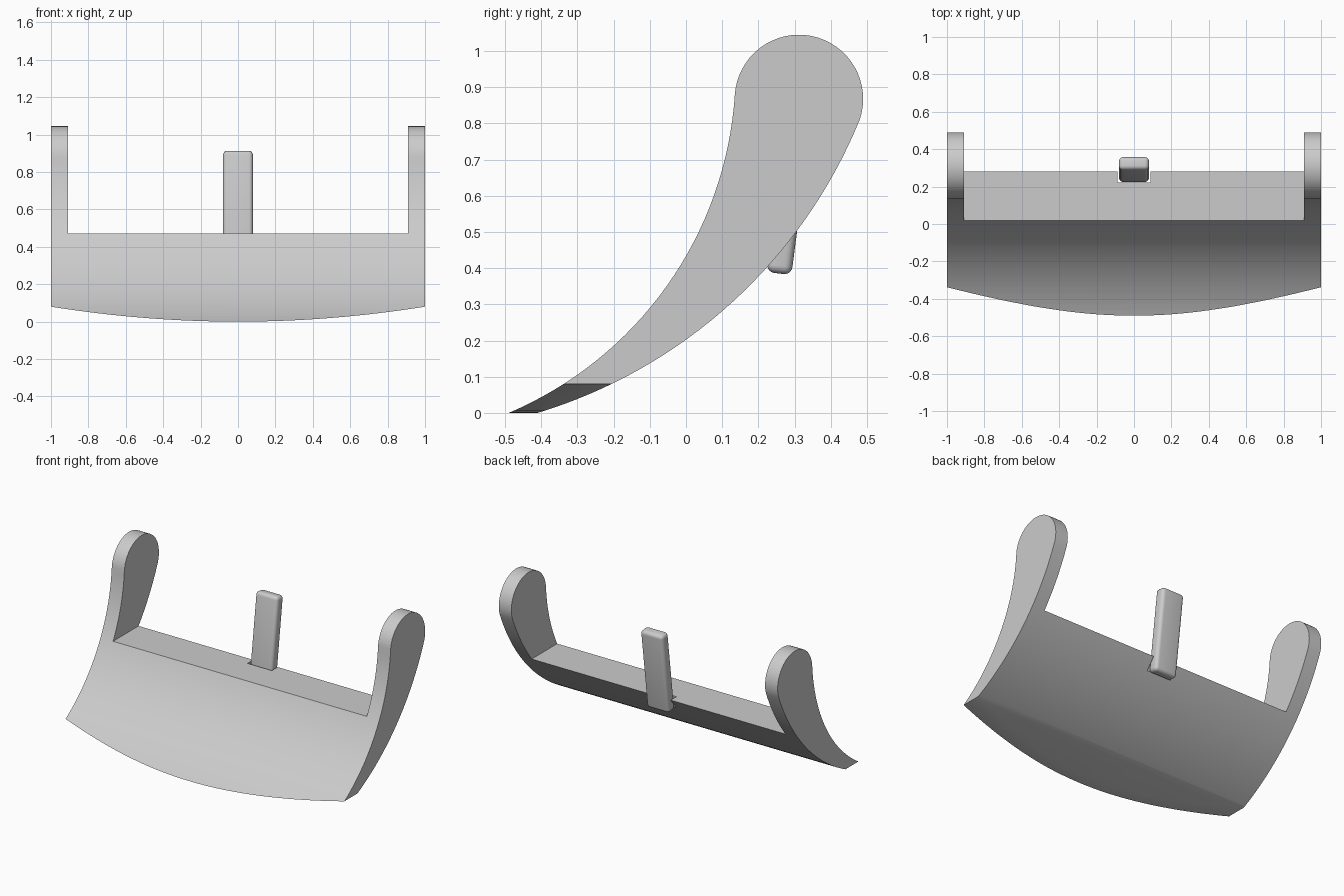
import bpy, bmesh, math
from mathutils import Vector, Matrix

cube = bpy.data.objects.get("Cube")
if cube:
    bpy.data.objects.remove(cube, do_unlink=True)

grey = bpy.data.materials.new("plain grey")
grey.use_nodes = True
colour = (0.6, 0.6, 0.6, 1)
grey.diffuse_color = colour
grey.node_tree.nodes["Principled BSDF"].inputs["Base Color"].default_value = colour


def arc(a, b, c, n):
    """Points on the circle running from a through b to c."""
    (ax, ay), (bx, by), (cx, cy) = a, b, c
    d = 2 * (ax * (by - cy) + bx * (cy - ay) + cx * (ay - by))
    sa, sb, sc = ax * ax + ay * ay, bx * bx + by * by, cx * cx + cy * cy
    ox = (sa * (by - cy) + sb * (cy - ay) + sc * (ay - by)) / d
    oy = (sa * (cx - bx) + sb * (ax - cx) + sc * (bx - ax)) / d
    r = math.hypot(ax - ox, ay - oy)
    t0, t1, t2 = (math.atan2(y - oy, x - ox) for x, y in (a, b, c))
    full = 2 * math.pi
    sweep = (t2 - t0) % full
    if (t1 - t0) % full > sweep:
        sweep -= full
    return [(ox + r * math.cos(t0 + sweep * i / n),
             oy + r * math.sin(t0 + sweep * i / n)) for i in range(n + 1)]


def finish(name, bm):
    bmesh.ops.recalc_face_normals(bm, faces=bm.faces)
    mesh = bpy.data.meshes.new(name)
    bm.to_mesh(mesh)
    bm.free()
    mesh.materials.append(grey)
    obj = bpy.data.objects.new(name, mesh)
    bpy.context.collection.objects.link(obj)
    return obj


def prism(name, points, shift):
    """Extrude a closed outline along the shift vector."""
    bm = bmesh.new()
    face = bm.faces.new([bm.verts.new(p) for p in points])
    ext = bmesh.ops.extrude_face_region(bm, geom=[face])
    verts = [v for v in ext["geom"] if isinstance(v, bmesh.types.BMVert)]
    bmesh.ops.translate(bm, verts=verts, vec=shift)
    return finish(name, bm)


def box(name, low, high):
    low, high = Vector(low), Vector(high)
    bm = bmesh.new()
    bmesh.ops.create_cube(bm, size=1, matrix=Matrix.Translation((low + high) / 2)
                          @ Matrix.Diagonal((*(high - low), 1)))
    return finish(name, bm)


def activate(obj):
    bpy.ops.object.select_all(action="DESELECT")
    obj.select_set(True)
    bpy.context.view_layer.objects.active = obj


def cut(obj, cutter):
    mod = obj.modifiers.new("cut", "BOOLEAN")
    mod.operation, mod.solver, mod.object = "DIFFERENCE", "EXACT", cutter
    activate(obj)
    bpy.ops.object.modifier_apply(modifier=mod.name)
    bpy.data.objects.remove(cutter, do_unlink=True)


# Curved shell: side outline of concave front, round head and convex back
front = arc((-0.49, 0), (0.02, 0.47), (0.135, 0.88), 32)
head = arc(front[-1], (0.31, 1.045), (0.48, 0.81), 32)
back = arc(head[-1], (0.285, 0.475), (-0.41, 0), 32)
outline = front + head[1:] + back[1:]
shell = prism("curved_shell", [(-1, y, z) for y, z in outline], (2, 0, 0))

# Opening between the two side arms
cut(shell, box("opening_cutter", (-0.91, -1, 0.47), (0.91, 1, 2)))

# Bowed lower edge
bow = [(i / 20, -1, 0.08 * (i / 20) ** 2) for i in range(-21, 22)]
cut(shell, prism("bow_cutter", bow + [(1.05, -1, -0.3), (-1.05, -1, -0.3)], (0, 2, 0)))

# Notch in the ledge behind the tab
cut(shell, box("notch_cutter", (-0.087, 0.222, 0.3), (0.087, 0.6, 0.6)))
activate(shell)
bpy.ops.object.shade_smooth_by_angle(angle=math.radians(30))

# Rounded upright tab leaning back
tab = box("centre_tab", (-0.08, -0.035, -0.265), (0.08, 0.035, 0.265))
tab.location = (0, 0.291, 0.648)
tab.rotation_euler.x = math.radians(-7.5)
bevel = tab.modifiers.new("rounding", "BEVEL")
bevel.width, bevel.segments = 0.022, 5
activate(tab)
bpy.ops.object.modifier_apply(modifier=bevel.name)
bpy.ops.object.shade_smooth_by_angle(angle=math.radians(40))
